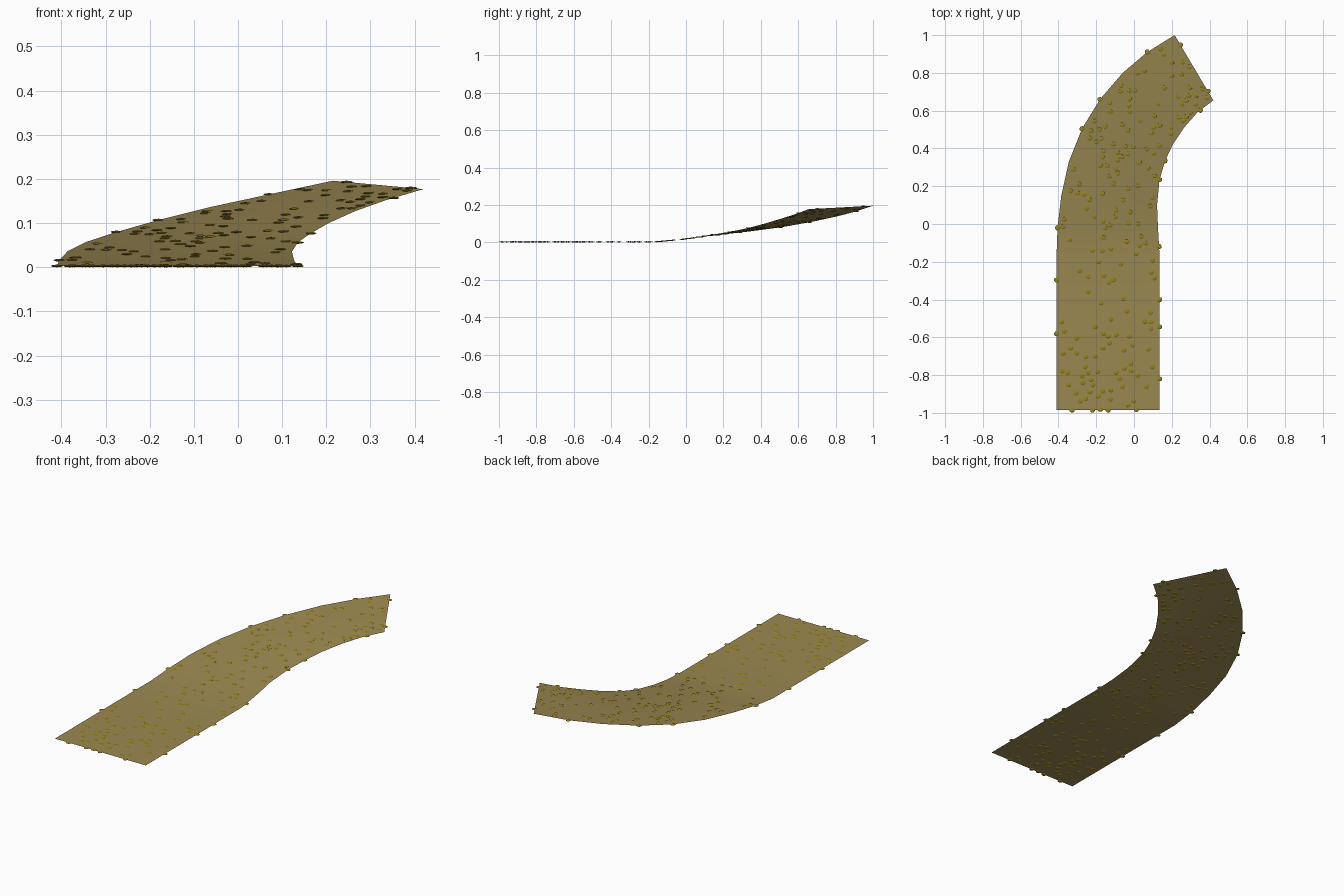
import bpy, bmesh, random
from mathutils import Vector, Matrix

if "Cube" in bpy.data.objects:
    bpy.data.objects.remove(bpy.data.objects["Cube"])

random.seed(7)


def material(name, color):
    m = bpy.data.materials.new(name)
    m.diffuse_color = color
    m.use_nodes = True
    m.node_tree.nodes["Principled BSDF"].inputs["Base Color"].default_value = m.diffuse_color
    return m


def make_object(name, bm, mat):
    me = bpy.data.meshes.new(name)
    bm.to_mesh(me)
    bm.free()
    me.materials.append(mat)
    ob = bpy.data.objects.new(name, me)
    bpy.context.collection.objects.link(ob)
    return ob


# Edges of the path: straight flat run, then a rising bend to the right
Z0 = 0.003
straight = [-0.985, -0.71, -0.435, -0.16]
left = [(-0.41, y, Z0) for y in straight] + [
    (-.405, -.02, .016), (-.385, .15, .037), (-.345, .33, .057), (-.275, .505, .08),
    (-.18, .66, .107), (-.06, .80, .137), (.07, .91, .165), (.215, 1.0, .196)]
right = [(0.135, y, Z0) for y in straight] + [
    (.127, -.02, .016), (.122, .10, .035), (.135, .235, .056), (.165, .335, .077),
    (.205, .42, .10), (.265, .51, .127), (.335, .59, .152), (.42, .655, .177)]
left = [Vector(p) for p in left]
right = [Vector(p) for p in right]
ROWS, COLS = len(left), 4


def on_path(row, t):
    """Point on the surface at a fractional row and across-fraction t."""
    i = min(int(row), ROWS - 2)
    f = row - i
    return left[i].lerp(left[i + 1], f).lerp(right[i].lerp(right[i + 1], f), t)


# Path surface
bm = bmesh.new()
grid = [[bm.verts.new(on_path(r, c / COLS)) for c in range(COLS + 1)] for r in range(ROWS)]
for r in range(ROWS - 1):
    for c in range(COLS):
        bm.faces.new((grid[r][c], grid[r][c + 1], grid[r + 1][c + 1], grid[r + 1][c]))
path = make_object("path_surface", bm, material("dirt", (0.33, 0.25, 0.085, 1)))
for p in path.data.polygons:
    p.use_smooth = True

# Pebble positions: a few along the borders, the rest scattered with spacing
spots = [on_path(r, 0) for r in (1.47, 2.5, 4, 7, 8, 10)]
spots += [on_path(r, 1) for r in (0.6, 1.6, 2.12, 3.3, 6, 7, 10.2)]
spots += [on_path(0, t) for t in (0.15, 0.35, 0.5)]
spots += [on_path(11, t) for t in (0.15, 0.86)]
tries = 0
while len(spots) < 190 and tries < 5000:
    tries += 1
    # rows of the straight are longer, so pick them more often
    row = random.uniform(0, 3) if random.random() < 0.42 else random.uniform(3, 10.9)
    p = on_path(row, random.uniform(0.04, 0.96))
    if all((p - q).length > 0.028 for q in spots):
        spots.append(p)

# Flat pebbles half sunk into the path
bm = bmesh.new()
for p in spots:
    m = (Matrix.Translation(p) @ Matrix.Rotation(random.uniform(0, 6.28), 4, 'Z')
         @ Matrix.Diagonal((0.015, 0.013, 0.003, 1)))
    bmesh.ops.create_uvsphere(bm, u_segments=8, v_segments=4, radius=1, matrix=m)
make_object("pebbles", bm, material("pebble", (0.30, 0.22, 0.015, 1)))
